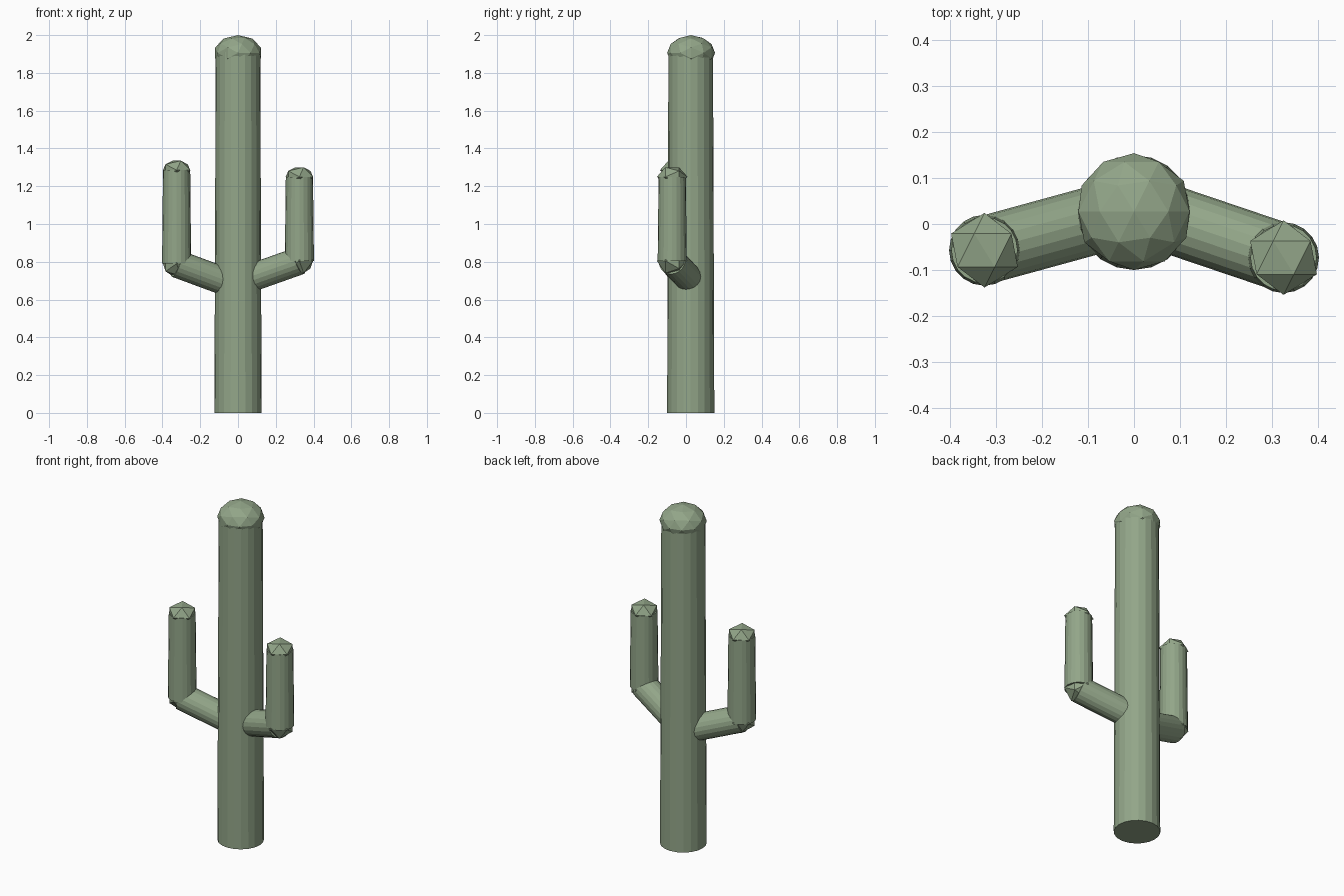
import bpy
import math
from mathutils import Vector

cube = bpy.data.objects.get("Cube")
if cube:
    bpy.data.objects.remove(cube, do_unlink=True)

GREEN = (0.29, 0.38, 0.25, 1.0)
green = bpy.data.materials.new("cactus_green")
green.use_nodes = True
green.diffuse_color = GREEN
bsdf = next(n for n in green.node_tree.nodes if n.type == 'BSDF_PRINCIPLED')
bsdf.inputs["Base Color"].default_value = GREEN
bsdf.inputs["Roughness"].default_value = 0.9


def finish(name):
    obj = bpy.context.object
    obj.name = name
    obj.data.materials.append(green)
    return obj


def stem(name, start, end, r_start, r_end):
    """Tapered many-sided cylinder between two points."""
    start, end = Vector(start), Vector(end)
    axis = end - start
    bpy.ops.mesh.primitive_cone_add(
        vertices=20, radius1=r_start, radius2=r_end, depth=axis.length,
        location=(start + end) / 2,
        rotation=axis.to_track_quat('Z', 'Y').to_euler())
    return finish(name)


def knob(name, centre, radius, height, detail):
    """Faceted ball with its pole pointing forward, squashed to a height."""
    bpy.ops.mesh.primitive_ico_sphere_add(
        subdivisions=detail, radius=1, location=centre,
        rotation=(math.pi / 2, 0, 0))
    obj = finish(name)
    obj.scale = (radius, height, radius)  # local y points up
    return obj


# Trunk and its rounded top
stem("trunk", (0, 0.025, 0), (0, 0.025, 1.91), 0.125, 0.118)
knob("trunk_top", (0, 0.027, 1.906), 0.127, 0.094, 2)

# Arms: branch from the trunk, faceted elbow, upright and cap
arms = {
    "right": ((0, 0.032, 0.67), (-0.325, -0.057, 0.79), 1.285),
    "left": ((0, 0.037, 0.69), (0.325, -0.073, 0.805), 1.25),
}
for side, (root, elbow, top) in arms.items():
    tip = (elbow[0], elbow[1], top)
    stem(side + "_branch", root, elbow, 0.074, 0.074)
    knob(side + "_elbow", elbow, 0.081, 0.077, 1)
    stem(side + "_upright", elbow, tip, 0.077, 0.072)
    knob(side + "_cap", tip, 0.081, 0.059, 1)
